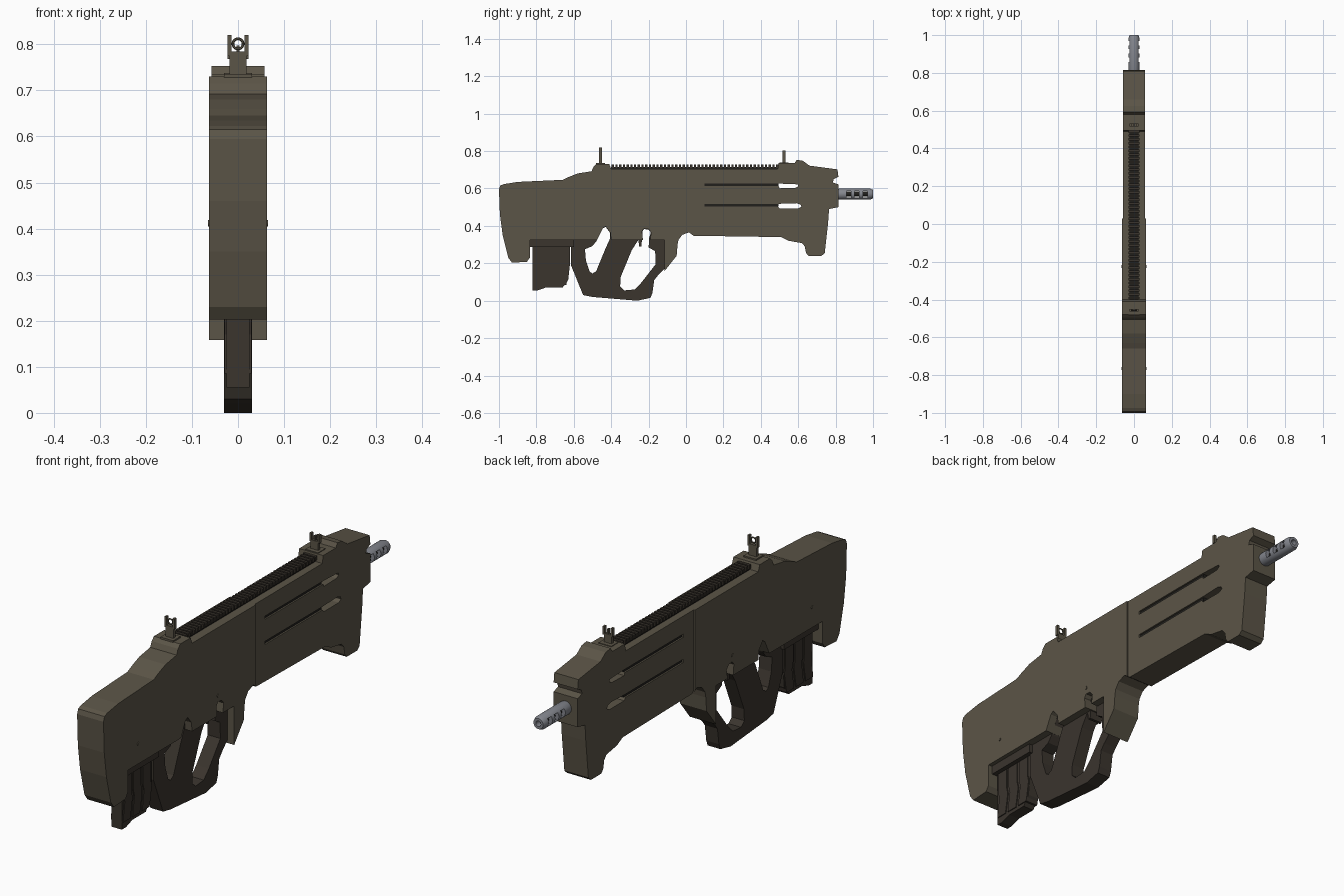
import bpy, bmesh
from math import pi, cos, sin


def material(name, rgb):
    m = bpy.data.materials.new(name)
    m.diffuse_color = (*rgb, 1)
    return m


TAN = material("tan_polymer", (0.105, 0.09, 0.063))
DARK = material("dark_polymer", (0.043, 0.035, 0.027))
BLACK = material("black_rail", (0.015, 0.014, 0.012))
STEEL = material("steel", (0.23, 0.24, 0.27))


def plate(name, loops, half, mat, x=0.0):
    """Side profile in (y, z), first loop outer, others holes, extruded along x."""
    cu = bpy.data.curves.new(name, 'CURVE')
    cu.dimensions, cu.fill_mode, cu.extrude = '2D', 'BOTH', half
    for pts in loops:
        s = cu.splines.new('POLY')
        s.points.add(len(pts) - 1)
        for p, (y, z) in zip(s.points, pts):
            p.co = (y, z, 0, 1)
        s.use_cyclic_u = True
    tmp = bpy.data.objects.new(name, cu)
    bpy.context.collection.objects.link(tmp)
    bpy.context.view_layer.update()
    dg = bpy.context.evaluated_depsgraph_get()
    me = bpy.data.meshes.new_from_object(tmp.evaluated_get(dg))
    bpy.data.objects.remove(tmp)
    bm = bmesh.new()
    bm.from_mesh(me)
    bmesh.ops.remove_doubles(bm, verts=bm.verts, dist=1e-5)
    for v in bm.verts:
        v.co = (v.co.z + x, v.co.x, v.co.y)
    for f in bm.faces:
        f.smooth = False
    bmesh.ops.recalc_face_normals(bm, faces=bm.faces)
    bm.to_mesh(me)
    me.materials.clear()
    me.materials.append(mat)
    ob = bpy.data.objects.new(name, me)
    bpy.context.collection.objects.link(ob)
    return ob


def rect(y0, y1, z0, z1):
    return [(y0, z0), (y1, z0), (y1, z1), (y0, z1)]


def box(name, x0, x1, y0, y1, z0, z1, mat):
    return plate(name, [rect(y0, y1, z0, z1)], (x1 - x0) / 2, mat, (x0 + x1) / 2)


def cylinder(name, r, depth, loc, rot, mat, n=24):
    bpy.ops.mesh.primitive_cylinder_add(vertices=n, radius=r, depth=depth, location=loc, rotation=rot)
    ob = bpy.context.object
    ob.name = name
    ob.data.materials.append(mat)
    return ob


# Rear body shell: stock, magazine housing, front of the trigger guard
plate("rear_body", [[
    (-1.0, 0.595), (-0.993, 0.615), (-0.975, 0.623), (-0.9, 0.635), (-0.66, 0.646),
    (-0.63, 0.66), (-0.58, 0.68), (-0.505, 0.692), (-0.495, 0.715), (-0.48, 0.73),
    (-0.41, 0.73), (-0.40, 0.703), (0.03, 0.703), (0.03, 0.355), (0.015, 0.365),
    (-0.02, 0.352), (-0.04, 0.325), (-0.045, 0.30), (-0.05, 0.24), (-0.115, 0.158),
    (-0.115, 0.325), (-0.192, 0.325), (-0.186, 0.365), (-0.2, 0.382), (-0.225, 0.385),
    (-0.235, 0.37), (-0.23, 0.325), (-0.40, 0.325), (-0.405, 0.365), (-0.43, 0.397),
    (-0.445, 0.387), (-0.475, 0.325), (-0.835, 0.325), (-0.835, 0.23), (-0.85, 0.208),
    (-0.93, 0.203), (-0.95, 0.23), (-0.98, 0.35), (-0.995, 0.46)]], 0.0625, TAN)

# Handguard with two long slots
upper_slot = [(0.1, 0.612), (0.495, 0.612), (0.5, 0.601), (0.585, 0.603), (0.6, 0.612),
              (0.597, 0.622), (0.5, 0.626), (0.1, 0.626)]
lower_slot = [(0.1, 0.504), (0.49, 0.504), (0.5, 0.493), (0.6, 0.493), (0.617, 0.502),
              (0.612, 0.514), (0.59, 0.521), (0.5, 0.518), (0.1, 0.518)]
plate("handguard", [[
    (0.03, 0.703), (0.49, 0.703), (0.495, 0.735), (0.58, 0.735), (0.592, 0.753),
    (0.625, 0.748), (0.66, 0.722), (0.81, 0.702), (0.815, 0.662), (0.79, 0.65),
    (0.785, 0.632), (0.815, 0.622), (0.815, 0.50), (0.765, 0.49), (0.76, 0.42),
    (0.742, 0.255), (0.725, 0.24), (0.655, 0.24), (0.642, 0.255), (0.635, 0.29),
    (0.62, 0.308), (0.55, 0.32), (0.51, 0.34), (0.04, 0.347), (0.03, 0.355)],
    upper_slot, lower_slot], 0.057, TAN)
for label, z0, z1 in (("upper", 0.612, 0.626), ("lower", 0.504, 0.518)):
    box(label + "_slot_liner", -0.05, 0.05, 0.1, 0.495, z0, z1, BLACK)

# Grip frame with its two openings
plate("grip_frame", [[
    (-0.615, 0.41), (-0.615, 0.19), (-0.55, 0.03), (-0.5, 0.02), (-0.26, 0.0),
    (-0.19, 0.015), (-0.18, 0.04), (-0.17, 0.11), (-0.15, 0.135), (-0.085, 0.2),
    (-0.085, 0.3), (-0.115, 0.32), (-0.115, 0.41)],
    [(-0.43, 0.395), (-0.407, 0.365), (-0.407, 0.33), (-0.43, 0.28), (-0.48, 0.158),
     (-0.5, 0.145), (-0.515, 0.155), (-0.535, 0.215), (-0.54, 0.275), (-0.5, 0.292),
     (-0.478, 0.32), (-0.445, 0.386)],
    [(-0.225, 0.383), (-0.2, 0.38), (-0.188, 0.365), (-0.197, 0.335), (-0.2, 0.285),
     (-0.165, 0.265), (-0.162, 0.195), (-0.24, 0.095), (-0.275, 0.06), (-0.33, 0.055),
     (-0.352, 0.075), (-0.35, 0.125), (-0.29, 0.27), (-0.255, 0.325), (-0.25, 0.29),
     (-0.238, 0.29), (-0.233, 0.37)]], 0.03, DARK)

# Magazine with stepped panels and a collar
box("magazine_collar", -0.045, 0.045, -0.833, -0.6, 0.288, 0.33, DARK)
plate("magazine", [[
    (-0.822, 0.3), (-0.822, 0.055), (-0.795, 0.055), (-0.75, 0.07), (-0.66, 0.07),
    (-0.63, 0.11), (-0.62, 0.20), (-0.62, 0.3)]], 0.025, DARK)
for i, y in enumerate((-0.815, -0.75, -0.685)):
    plate(f"magazine_panel_{i}", [[
        (y, 0.285), (y, 0.20), (y + 0.008, 0.17), (y, 0.12), (y - 0.005, 0.085),
        (y + 0.045, 0.085), (y + 0.052, 0.12), (y + 0.06, 0.17), (y + 0.053, 0.20),
        (y + 0.053, 0.285)]], 0.029, DARK)

# Top rail
box("rail_base", -0.024, 0.024, -0.4, 0.495, 0.70, 0.716, BLACK)
for i in range(45):
    y = -0.398 + i * 0.02
    box(f"rail_tooth_{i}", -0.03, 0.03, y, y + 0.012, 0.71, 0.727, DARK)

# Flip-up sights
for label, y, z in (("rear", -0.457, 0.73), ("front", 0.524, 0.732)):
    h = 0.09 if label == "rear" else 0.072
    box(label + "_sight_foot", -0.03, 0.03, y - 0.025, y + 0.025, z - 0.01, z + 0.006, TAN)
    box(label + "_sight_post", -0.018, 0.018, y - 0.007, y + 0.007, z, z + h * 0.6, TAN)
    for s in (-1, 1):
        xs = sorted((s * 0.014, s * 0.023))
        box(label + "_sight_ear", *xs, y - 0.007, y + 0.007, z + h * 0.5, z + h, TAN)
    if label == "rear":
        bpy.ops.mesh.primitive_torus_add(major_radius=0.011, minor_radius=0.003, major_segments=20,
                                         minor_segments=6, location=(0, y, z + 0.071), rotation=(pi / 2, 0, 0))
        bpy.context.object.name = "rear_sight_ring"
        bpy.context.object.data.materials.append(TAN)
    else:
        box("front_sight_blade", -0.003, 0.003, y - 0.005, y + 0.005, z + 0.03, z + 0.065, TAN)

# Body pins
for i, y in enumerate((-0.765, -0.225)):
    cylinder(f"body_pin_{i}", 0.007, 0.131, (0, y, 0.412), (0, pi / 2, 0), TAN, 12)

# Muzzle brake: lathed tube with a bore and side ports
profile = [(0.012, 0.77), (0.026, 0.77), (0.026, 0.81), (0.029, 0.82), (0.029, 0.985),
           (0.023, 1.0), (0.012, 1.0)]
bm = bmesh.new()
n = 24
rings = [[bm.verts.new((r * cos(2 * pi * k / n), y, 0.57 + r * sin(2 * pi * k / n))) for k in range(n)]
         for r, y in profile]
for j, a in enumerate(rings):
    b = rings[(j + 1) % len(rings)]
    for k in range(n):
        bm.faces.new((a[k], a[(k + 1) % n], b[(k + 1) % n], b[k]))
bmesh.ops.recalc_face_normals(bm, faces=bm.faces)
me = bpy.data.meshes.new("muzzle_brake")
bm.to_mesh(me)
me.materials.append(STEEL)
muzzle = bpy.data.objects.new("muzzle_brake", me)
bpy.context.collection.objects.link(muzzle)
for i in range(3):
    y = 0.858 + i * 0.044
    cut = box(f"port_cutter_{i}", -0.05, 0.05, y, y + 0.024, 0.553, 0.587, STEEL)
    cut.hide_render = True
    cut.hide_viewport = True
    mod = muzzle.modifiers.new("port", 'BOOLEAN')
    mod.object, mod.operation, mod.solver = cut, 'DIFFERENCE', 'EXACT'
cylinder("barrel_liner", 0.0125, 0.19, (0, 0.88, 0.57), (pi / 2, 0, 0), BLACK)
bpy.ops.object.select_all(action='DESELECT')
muzzle.select_set(True)
bpy.context.view_layer.objects.active = muzzle
bpy.ops.object.shade_smooth_by_angle(angle=0.6)
